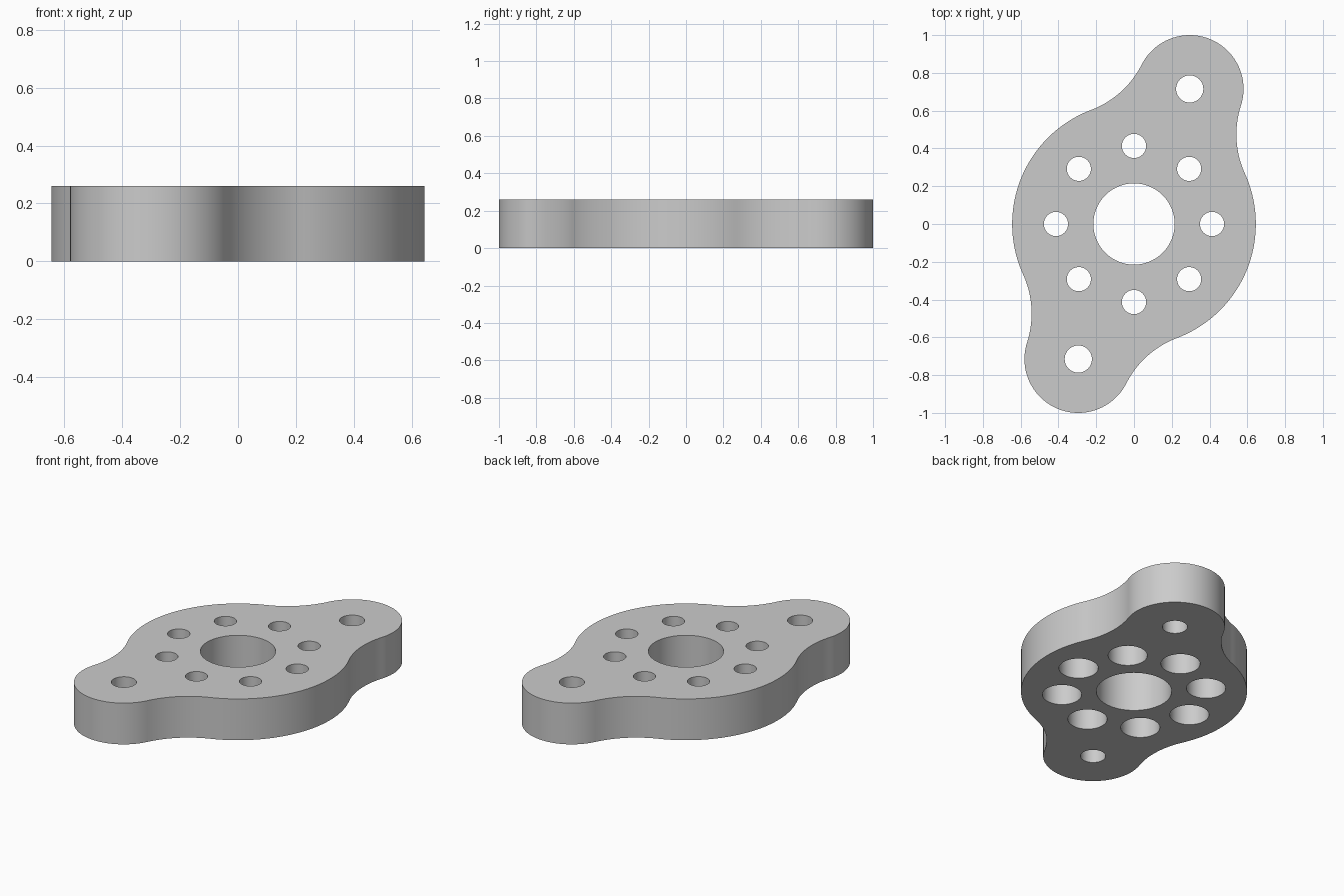
import bpy, bmesh, math
from mathutils import Vector

if "Cube" in bpy.data.objects:
    bpy.data.objects.remove(bpy.data.objects["Cube"])

H = 0.26                       # plate thickness
R, LOBE_R, FILLET = 0.645, 0.285, 0.5
LOBE = Vector((0.295, 0.715))  # upper lobe centre; the other is its 180 degree twin

grey = bpy.data.materials.new("plain grey")
grey.diffuse_color = (0.6, 0.6, 0.6, 1)
grey.use_nodes = True
grey.node_tree.nodes["Principled BSDF"].inputs["Base Color"].default_value = grey.diffuse_color


def arc(c, r, a0, a1, n):
    return [Vector((c[0] + r * math.cos(a0 + (a1 - a0) * i / n),
                    c[1] + r * math.sin(a0 + (a1 - a0) * i / n))) for i in range(n)]


def prism(name, pts, z0, z1):
    bm = bmesh.new()
    face = bm.faces.new([bm.verts.new((p.x, p.y, z0)) for p in pts])
    top = bmesh.ops.extrude_face_region(bm, geom=[face])["geom"]
    bmesh.ops.translate(bm, vec=(0, 0, z1 - z0),
                        verts=[v for v in top if isinstance(v, bmesh.types.BMVert)])
    bmesh.ops.recalc_face_normals(bm, faces=bm.faces)
    me = bpy.data.meshes.new(name)
    bm.to_mesh(me)
    bm.free()
    me.materials.append(grey)
    ob = bpy.data.objects.new(name, me)
    bpy.context.collection.objects.link(ob)
    return ob


# Outline: disc and lobe joined by tangent concave fillets
D, A, B = LOBE.length, R + FILLET, LOBE_R + FILLET
axis = math.atan2(LOBE.y, LOBE.x)
at_disc = math.acos((D * D + A * A - B * B) / (2 * D * A))
at_lobe = math.acos((D * D + B * B - A * A) / (2 * D * B))
at_fil = math.pi - at_disc - at_lobe
s, e = axis - at_disc, axis + at_disc
c1 = A * Vector((math.cos(s), math.sin(s)))
c2 = A * Vector((math.cos(e), math.sin(e)))
half = arc(c1, FILLET, s + math.pi, s + math.pi - at_fil, 24)
half += arc(LOBE, LOBE_R, axis - math.pi + at_lobe, axis + math.pi - at_lobe, 56)
half += arc(c2, FILLET, e + math.pi + at_fil, e + math.pi, 24)
half += arc((0, 0), R, e, s + math.pi, 48)
plate = prism("flange_plate", half + [-p for p in half], 0, H)


# Holes: centre bore, lobe holes, ring of screw holes counterbored from below
def drill(name, c, r, z0=-0.1, z1=H + 0.1, n=48):
    cutters.append(prism(name, arc(c, r, 0, 2 * math.pi, n), z0, z1))


cutters = []
drill("bore_cutter", (0, 0), 0.215, n=96)
for c in (LOBE, -LOBE):
    drill("lobe_hole_cutter", c, 0.072)
for i in range(8):
    a = i * math.pi / 4
    c = (0.413 * math.cos(a), 0.413 * math.sin(a))
    drill("screw_hole_cutter", c, 0.064)
    drill("counterbore_cutter", c, 0.112, z1=0.16)

bpy.context.view_layer.objects.active = plate
for cut in cutters:
    mod = plate.modifiers.new("hole", 'BOOLEAN')
    mod.operation, mod.solver, mod.object = 'DIFFERENCE', 'EXACT', cut
    bpy.ops.object.modifier_apply(modifier=mod.name)
    bpy.data.objects.remove(cut)

# Smooth walls, sharp rims
bpy.ops.object.select_all(action='DESELECT')
plate.select_set(True)
bpy.ops.object.shade_smooth_by_angle(angle=math.radians(30))
